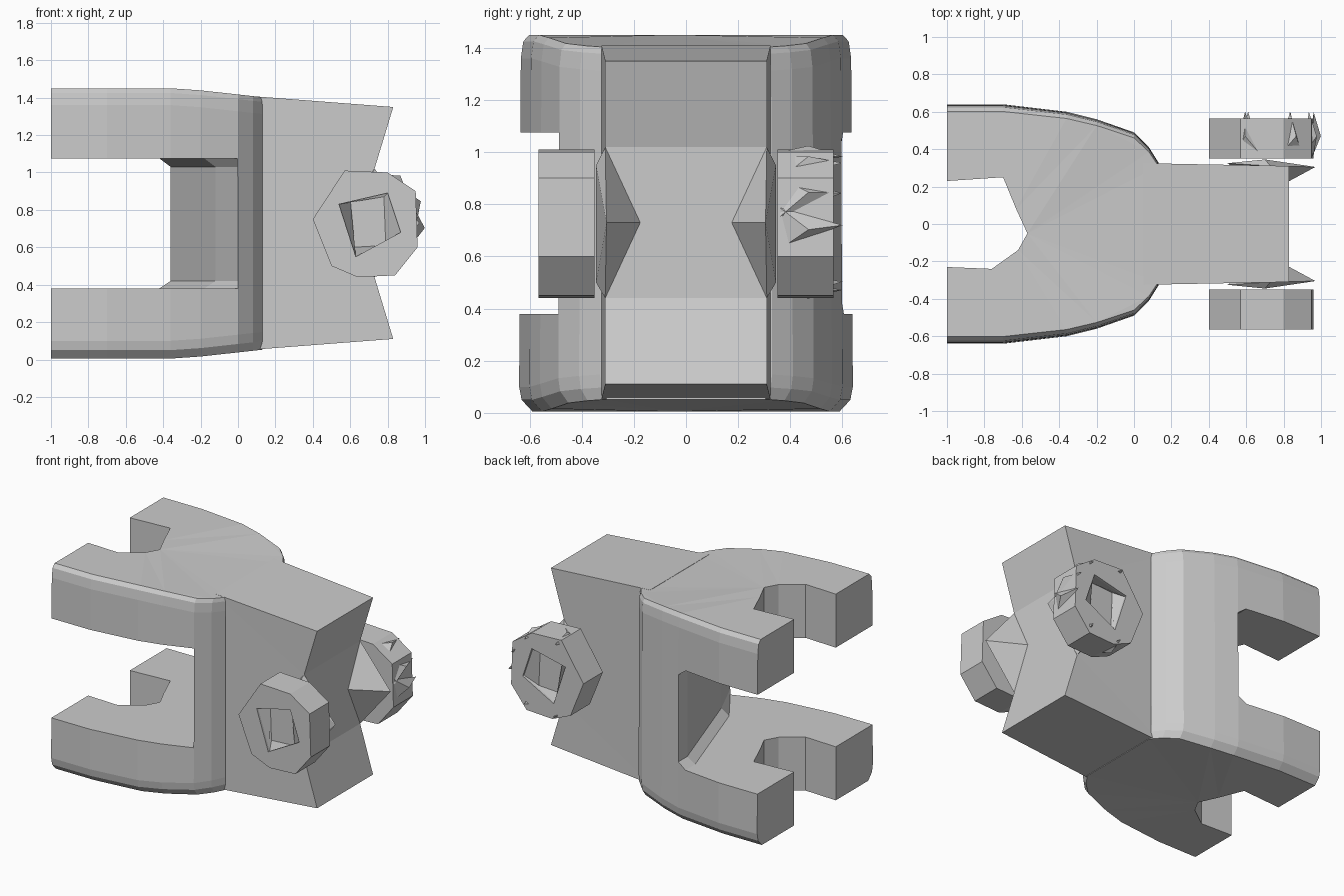
import bpy, bmesh, math

if "Cube" in bpy.data.objects:
    bpy.data.objects.remove(bpy.data.objects["Cube"])


def finish(bm, name):
    bm.normal_update()
    bmesh.ops.triangulate(bm, faces=[f for f in bm.faces if len(f.verts) > 4])
    bmesh.ops.recalc_face_normals(bm, faces=bm.faces)
    me = bpy.data.meshes.new(name)
    bm.to_mesh(me)
    bm.free()
    ob = bpy.data.objects.new(name, me)
    bpy.context.collection.objects.link(ob)
    return ob


def loft(name, rings):
    """Closed skin through rings with equal point counts."""
    bm = bmesh.new()
    loops = [[bm.verts.new(p) for p in r] for r in rings]
    n = len(loops[0])
    for a, b in zip(loops, loops[1:]):
        for i in range(n):
            bm.faces.new((a[i], a[(i + 1) % n], b[(i + 1) % n], b[i]))
    bm.faces.new(loops[0])
    bm.faces.new(loops[-1])
    return finish(bm, name)


def hull(name, pts):
    bm = bmesh.new()
    for p in pts:
        bm.verts.new(p)
    bmesh.ops.convex_hull(bm, input=bm.verts)
    return finish(bm, name)


def combine(ob, other, op):
    m = ob.modifiers.new(op.lower(), 'BOOLEAN')
    m.object, m.operation, m.solver = other, op, 'EXACT'
    dg = bpy.context.evaluated_depsgraph_get()
    me = bpy.data.meshes.new_from_object(ob.evaluated_get(dg))
    ob.modifiers.clear()
    ob.data = me
    bpy.data.objects.remove(other)


def mirrored(half):
    return half + [(x, -y) for x, y in reversed(half)]


# Fork body: plan outline lofted upward, outer edges chamfered
outer = [(-1, .23), (-1, .64), (-.7, .64), (-.36, .60), (-.2, .56), (0, .49), (.08, .41), (.13, .33)]
notch = [(-1, -.23), (-.76, -.24), (-.62, -.14), (-.57, -.05), (-.63, .08), (-.7, .25)]
plan = mirrored(outer)[:-1] + notch


def body_ring(z, shrink):
    ring = []
    for i, (x, y) in enumerate(plan):
        k = shrink if 0 < i < 15 else 1
        slope = max(0, x + .3) * .11
        ring.append((x, y * k, z + slope if z < .7 else z - slope))
    return ring


body = loft("fork_body", [body_ring(0.005, .92), body_ring(.05, .985),
                          body_ring(.1, 1), body_ring(1.36, .99),
                          body_ring(1.425, .975), body_ring(1.45, .94)])


# Slot between the two fork plates; the web runs diagonally, front to back
def slot_ring(z, d):
    return [(-1.2, .9, z), (-.36 - d, .9, z), (-.36 - d, .50, z), (-.12 - d, -.22, z),
            (0, -.49, z), (0, -.9, z), (-1.2, -.9, z)]


slot = loft("slot_cutter", [slot_ring(.38, .06), slot_ring(.42, 0), slot_ring(1.03, 0), slot_ring(1.075, .06)])
combine(body, slot, 'DIFFERENCE')

# Tail block with a notched end
tail = [(.05, .05), (.83, .11), (.73, .44), (.73, 1.02), (.83, 1.35), (.05, 1.41)]
block = loft("tail_block", [[(x, s * (.325 if x < .5 else .31), z) for x, z in tail] for s in (-1, 1)])
combine(body, block, 'UNION')

# Bolt outline and twisted socket
octagon = [(.40, .75), (.57, 1.01), (.80, 1.0), (.95, .90), (.96, .60), (.84, .45), (.64, .44), (.50, .50)]
socket_rim = [(.54, .83), (.80, .89), (.87, .68), (.63, .55)]
socket_floor = [(.60, .86), (.78, .87), (.79, .61), (.61, .60)]

for s, side in ((-1, "front"), (1, "back")):
    # Pointed washer carrying each bolt
    hull(side + "_pivot_lug", [(.73, s * .31, 1.02), (.73, s * .31, .44), (.72, s * .17, .73),
                               (.97, s * .305, .73), (.70, s * .345, .95), (.70, s * .345, .50),
                               (.50, s * .325, .73)])
    bolt = loft(side + "_bolt", [[(x, s * y, z) for x, z in octagon] for y in (.35, .565)])
    cut = loft("socket_cutter", [[(x, s * y, z) for x, z in r] for y, r in
                                 ((.60, socket_rim), (.55, socket_rim), (.50, socket_floor))])
    combine(bolt, cut, 'DIFFERENCE')

# Rough burrs around the back bolt
for i, a in enumerate((-5, 22, 55, 108, 250, 300)):
    t = math.radians(a)

    def rim(r, da, y):
        return (.69 + r * math.cos(t + da), y, .73 + r * math.sin(t + da))
    hull("back_bolt_burr_%d" % i, [rim(.27, -.3, .36), rim(.27, .3, .36),
                                   rim(.31, 0, .47), rim(.27, .05, .60)])
